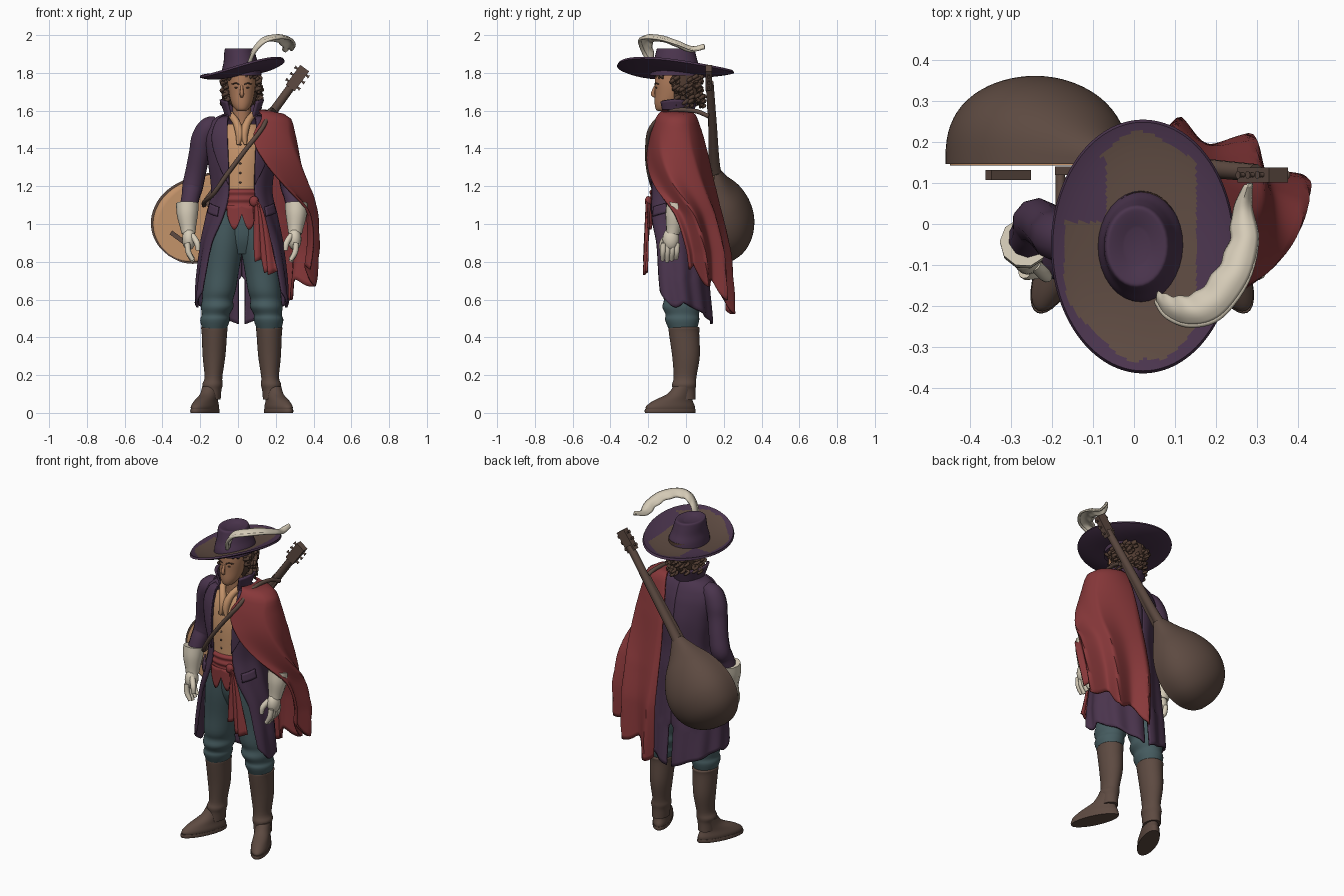
import bpy, bmesh, random
from math import sin, cos, pi, radians
from mathutils import Matrix, Vector

random.seed(4)
if "Cube" in bpy.data.objects:
    bpy.data.objects.remove(bpy.data.objects["Cube"])
MID = 0.02  # x of the body's mirror plane


def material(name, code):
    srgb = [c / 255 for c in bytes.fromhex(code)]
    rgba = [((c + 0.055) / 1.055) ** 2.4 for c in srgb] + [1]
    m = bpy.data.materials.new(name)
    m.use_nodes = True
    m.diffuse_color = rgba
    m.node_tree.nodes["Principled BSDF"].inputs["Base Color"].default_value = rgba
    return m


purple, brown, red = material("purple cloth", "4A344D"), material("brown leather", "5D4A41"), material("red cloth", "88383A")
teal, tan, cream = material("teal cloth", "455B5F"), material("tan", "C4936A"), material("cream", "D6CCB8")
skin, hair = material("skin", "AC7A5A"), material("dark hair", "523D32")


def at(rows, t):
    """Smooth interpolation of rows at index t."""
    n = len(rows) - 1
    t = min(max(t, 0), n)
    i = min(int(t), n - 1)
    f = t - i
    near = rows[max(i - 1, 0)], rows[i], rows[i + 1], rows[min(i + 2, n)]
    return [q + f / 2 * (r - p + f * (2 * p - 5 * q + 4 * r - s + f * (3 * (q - r) + s - p))) for p, q, r, s in zip(*near)]


def by_height(rows, z):
    """Interpolate rows whose first column is a falling height."""
    for i, (a, b) in enumerate(zip(rows, rows[1:])):
        if z >= b[0]:
            return at(rows, i + (a[0] - z) / (a[0] - b[0]))[1:]
    return rows[-1][1:]


def finish(bm, name, mats, angle=50):
    bmesh.ops.recalc_face_normals(bm, faces=bm.faces)
    mesh = bpy.data.meshes.new(name)
    bm.to_mesh(mesh)
    bm.free()
    for m in mats:
        mesh.materials.append(m)
    for p in mesh.polygons:
        p.use_smooth = True
    mesh.set_sharp_from_angle(angle=radians(angle))
    ob = bpy.data.objects.new(name, mesh)
    bpy.context.collection.objects.link(ob)
    return ob


def sheet(name, fn, mats, nu=32, nv=24, thick=0, cap=False, rule=None):
    """Grid surface from fn(u, v); rule(u, v) picks the material."""
    bm = bmesh.new()
    grid = [[bm.verts.new(fn(i / nu, j / nv)) for i in range(nu + 1)] for j in range(nv + 1)]
    for j in range(nv):
        for i in range(nu):
            f = bm.faces.new((grid[j][i], grid[j][i + 1], grid[j + 1][i + 1], grid[j + 1][i]))
            f.material_index = rule((i + 0.5) / nu, (j + 0.5) / nv) if rule else 0
    bmesh.ops.remove_doubles(bm, verts=bm.verts, dist=0.00005)
    if cap:
        bmesh.ops.holes_fill(bm, edges=[e for e in bm.edges if e.is_boundary], sides=0)
    ob = finish(bm, name, mats if isinstance(mats, list) else [mats])
    if thick:
        mod = ob.modifiers.new("thickness", "SOLIDIFY")
        mod.thickness, mod.offset = thick, 0
    return ob


def loft(name, rows, mat):
    """Closed body through ellipses (x, y, z, rx, ry)."""
    def fn(u, v):
        x, y, z, rx, ry = at(rows, v * (len(rows) - 1))
        return x + rx * sin(2 * pi * u), y - ry * cos(2 * pi * u), z
    return sheet(name, fn, mat, nv=4 * (len(rows) - 1), cap=True)


def tube(name, points, mat, place=Matrix()):
    """Round sweep through points (x, y, z, radius)."""
    steps = 5 * (len(points) - 1)
    curve = bpy.data.curves.new(name, "CURVE")
    curve.dimensions, curve.bevel_depth, curve.bevel_resolution, curve.use_fill_caps = "3D", 1, 3, True
    curve.materials.append(mat)
    spline = curve.splines.new("POLY")
    spline.points.add(steps)
    for i, p in enumerate(spline.points):
        *co, p.radius = at(points, i / 5)
        p.co = (*(place @ Vector(co)), 1)
    ob = bpy.data.objects.new(name, curve)
    bpy.context.collection.objects.link(ob)
    bpy.ops.object.select_all(action="DESELECT")
    ob.select_set(True)
    bpy.context.view_layer.objects.active = ob
    bpy.ops.object.convert(target="MESH")


def solid(name, centre, size, mat, place=Matrix(), ball=True):
    bm = bmesh.new()
    m = place @ Matrix.Translation(centre) @ Matrix.Diagonal((*size, 1))
    if ball:
        bmesh.ops.create_uvsphere(bm, u_segments=16, v_segments=10, radius=1, matrix=m)
    else:
        bmesh.ops.create_cube(bm, size=1, matrix=m)
    return finish(bm, name, [mat])


# Coat: height, half width, half depth, angle of the front edge
COAT = [(1.59, .07, .06, .75), (1.55, .155, .09, .5), (1.47, .188, .12, .42), (1.35, .175, .14, .42), (1.17, .155, .14, .45),
        (1.05, .18, .15, .55), (.9, .21, .155, .85), (.7, .235, .165, 1), (.45, .245, .185, 1.25)]


def coat_point(s, a, z, out=0.0):
    rx, ry, _ = by_height(COAT, z)
    return MID + s * (rx + out) * sin(a), -.05 - (ry + out) * cos(a), z


def coat_half(s):
    def fn(u, v):
        z = 1.585 + (.64 - .05 * sin(pi * min(u * 3, 1)) - .17 * u - 1.585) * v
        a0, end = by_height(COAT, z)[2], pi - .07 * (z < .72)
        return coat_point(s, a0 + (end - a0) * u, z, .008 * v * sin(u * 22))
    return fn


def lapel(s):
    def fn(u, v):
        z = 1.57 - .36 * v
        width = .5 * sin(pi * (.25 + .75 * v)) + .02
        return coat_point(s, by_height(COAT, z)[2] + width * u - .03, z, .012)
    return fn


for s, side in ((-1, "right"), (1, "left")):
    def mx(rows):
        return [(MID + s * r[0], *r[1:]) for r in rows]
    sheet(side + "_coat", coat_half(s), purple, 40, 48, .012)
    sheet(side + "_lapel", lapel(s), purple, 8, 20, .008)
    sheet(side + "_pocket_flap", lambda u, v: coat_point(s, .72 + .5 * u, 1.09 - .05 * v + .02 * u, .014), purple, 8, 4, .01)
    tube(side + "_sleeve", mx([(.13, -.04, 1.53, .045), (.175, -.04, 1.508, .06), (.207, -.03, 1.45, .062), (.222, -.02, 1.38, .058), (.243, 0, 1.28, .056),
                               (.26, .005, 1.2, .057), (.27, -.02, 1.15, .05), (.285, -.045, 1.07, .048)]), purple)
    # Gauntlet and hand
    tube(side + "_glove_cuff", mx([(.288, -.045, 1.11, .06), (.288, -.055, 1.05, .056), (.284, -.065, .98, .042), (.282, -.07, .95, .037)]), cream)
    solid(side + "_palm", (MID + s * .28, -.08, .92), (.036, .044, .06), cream)
    for k in range(4):
        y = -.118 + k * .024
        tube(side + "_finger", mx([(.288, y, .9, .015), (.282, y - .004, .85, .015), (.258, y - .006, .8 + .008 * abs(k - 1), .011)]), cream)
    tube(side + "_thumb", mx([(.262, -.1, .94, .016), (.237, -.125, .9, .016), (.232, -.13, .86, .011)]), cream)
    # Baggy trouser leg, boot and foot
    loft(side + "_trouser_leg", mx([(.07, -.045, 1.08, .085, .11), (.088, -.04, .92, .1, .112), (.108, -.03, .76, .094, .105), (.12, -.03, .65, .088, .1),
                                    (.128, -.025, .6, .082, .092), (.13, -.025, .56, .086, .1), (.138, -.02, .52, .074, .088),
                                    (.142, -.02, .49, .078, .09), (.145, -.015, .43, .06, .07)]), teal)
    loft(side + "_boot_shaft", mx([(.145, -.01, .455, .06, .07), (.145, -.01, .45, .07, .082), (.145, -.01, .42, .067, .08), (.147, 0, .3, .06, .073),
                                   (.15, -.005, .19, .047, .06), (.155, -.01, .15, .054, .064), (.155, -.01, .12, .047, .06), (.157, -.01, .07, .045, .06)]), brown)
    foot = loft(side + "_foot", [(0, -.09, .015, .05, .14), (0, -.09, .035, .052, .14), (0, -.075, .065, .046, .112),
                                 (0, -.035, .1, .043, .072), (0, -.012, .14, .045, .058)], brown)
    sole = loft(side + "_sole", [(0, -.092, 0, .052, .145), (0, -.092, .01, .053, .147), (0, -.092, .02, .052, .145)], brown)
    for ob in (foot, sole):
        ob.location.x, ob.rotation_euler.z = MID + s * .157, s * .43
    # Eyes and brows
    solid(side + "_eye", (MID + s * .03, -.157, 1.722), (.01, .005, .004), hair)
    tube(side + "_brow", mx([(.012, -.165, 1.738, .003), (.032, -.161, 1.745, .004), (.052, -.145, 1.74, .003)]), hair)

# Waistcoat, sash and hips
loft("waistcoat", [(MID, -.05, z, rx, ry) for z, rx, ry in ((1.1, .13, .13), (1.2, .135, .13), (1.35, .15, .128), (1.46, .15, .108), (1.53, .09, .075))], tan)
loft("hips", [(MID, -.045, z, r, .65 * r) for z, r in ((.84, .09), (.92, .14), (1.02, .15), (1.12, .13))], teal)
loft("sash", [(MID, -.05, z, r, r) for z, r in ((1.07, .13), (1.085, .145), (1.11, .138), (1.13, .146), (1.15, .138), (1.17, .144), (1.185, .13))], red)
sheet("waistcoat_points", lambda u, v: (MID + .16 * sin(u - .5), -.05 - .142 * cos(u - .5), 1.1 - v * (.05 + .08 * abs(sin(2 * pi * u)))), red, 24, 6, .008)
for i in range(5):
    solid("button", (MID - .008, -.184 + .006 * abs(i - 1), 1.22 + .05 * i), (.006, .005, .006), brown)
solid("sash_knot", (.085, -.2, 1.12), (.025, .018, .028), red)
for x, low, lean in ((.1, .8, .015), (.13, .74, .035), (.165, .73, .02)):
    sheet("sash_tail", lambda u, v: (.09 + (x - .09) * v ** .5 + (u - .5) * (.015 + .035 * v) + lean * v * v,
                                     -.2 - .015 * v + .007 * sin(u * 5 + v * 4), 1.11 + (low - 1.11) * v + .02 * u), red, 8, 14, .012)

# Neck, neckcloth and collar
tube("neck", [(MID, -.05, 1.48, .055), (MID, -.06, 1.56, .05), (MID, -.07, 1.66, .048)], skin)
for s in (-1, 1):
    tube("neckcloth", [(MID + s * .06, -.09, 1.58, .018), (MID + s * .03, -.135, 1.54, .02), (MID + s * .012, -.16, 1.48, .022), (MID + s * .02, -.175, 1.42, .008)], tan)


def collar(u, v):
    a = .75 + (2 * pi - 1.5) * u
    return MID + (.078 + .035 * v) * sin(a), -.055 - (.08 + .025 * v) * cos(a), 1.56 + .1 * v - .02 * v * cos(a) ** 2


sheet("collar", collar, purple, 32, 8, .012)

# Head and face
loft("head", [(MID, y, z, rx, ry) for y, z, rx, ry in ((-.13, 1.598, .02, .02), (-.118, 1.61, .037, .043), (-.1, 1.64, .055, .066),
     (-.082, 1.69, .067, .083), (-.075, 1.75, .073, .09), (-.07, 1.82, .07, .09))], skin)
tube("nose", [(MID, -.16, 1.735, .006), (MID, -.172, 1.705, .009), (MID, -.175, 1.685, .011), (MID, -.16, 1.674, .007)], skin)
tube("mouth", [(MID - .022, -.15, 1.645, .002), (MID, -.161, 1.647, .004), (MID + .022, -.15, 1.645, .002)], hair)
loft("hair_mass", [(MID, y, z, rx, ry) for y, z, rx, ry in ((-.01, 1.62, .05, .05), (-.01, 1.66, .075, .08), (-.015, 1.74, .088, .095), (-.02, 1.82, .088, .1))], hair)
for i in range(70):
    a, z = random.uniform(1.05, 2 * pi - 1.05), random.uniform(1.64, 1.79)
    spread = .084 + random.uniform(0, .018)
    x, y = MID + spread * sin(a), -.02 - 1.08 * spread * cos(a)
    tube("curl", [(x + .012 * sin(2 * k), y + .012 * cos(2 * k), z - .009 * k, .011 - .001 * k) for k in range(5)], hair)
for i in range(6):
    x = -.045 + .026 * i
    tube("fringe", [(x, -.13, 1.81, .013), (x + .008, -.155 + abs(x - MID) * .4, 1.785, .012), (x - .004, -.155 + abs(x - MID) * .5, 1.76 + .01 * (i % 2), .004)], hair)


# Wide hat brim: underside, edge, then worn top
def brim_place(u, v):
    r = 1 - .62 * abs(2 * v - 1)
    return r, .225 * r * sin(2 * pi * u), -.31 * r * cos(2 * pi * u)


def brim(u, v):
    r, dx, dy = brim_place(u, v)
    z = 1.795 + .19 * dx + .03 * r ** 4 - .06 * dy * r + .012 * sin(4 * pi * u) * r
    return .022 + dx, -.055 + dy, z + (.007 if v > .5 else -.007)


def worn(u, v):
    r, dx, dy = brim_place(u, v)
    clean = r > .88 + .03 * sin(u * 40) or (dx > .13 and dy > -.13) or (dx < -.09 and .06 < dy < .22)
    return int(v > .5 and not clean)


sheet("hat_brim", brim, [purple, brown], 128, 60, rule=worn)
loft("hat_crown", [(.018, -.055, 1.785, .106, .137), (.018, -.055, 1.82, .102, .133), (.014, -.055, 1.86, .09, .117), (.009, -.055, 1.905, .082, .105),
                   (.007, -.055, 1.928, .075, .098), (.007, -.055, 1.928, .06, .08), (.007, -.055, 1.917, .03, .045)], purple)

# Plume with a curved shaft
PLUME = [(.06, -.19, 1.85), (.085, -.225, 1.91), (.14, -.245, 1.965), (.21, -.225, 1.985), (.275, -.14, 1.98), (.3, -.04, 1.95), (.285, .04, 1.92), (.285, .1, 1.93)]


def plume(u, v):
    x, y, z = at(PLUME, v * 7)
    w = u * (.014 + .064 * sin(pi * v ** .9) ** .8) * (1 + .04 * sin(v * 50))
    inward = Vector((.06 - x, -.05 - y, 0)).normalized()
    return x + w * inward.x, y + w * inward.y, z - .2 * w + .02 * sin(pi * u)


sheet("plume", plume, cream, 8, 60, .012)
tube("plume_shaft", [(*p, .011 - .001 * i) for i, p in enumerate(PLUME)], cream)

# Cape over the left shoulder: height, centre, half sizes, front edge angle
CAPE = [(1.6, .11, -.05, .03, .07, 0), (1.57, .12, -.05, .145, .1, .05), (1.47, .11, -.05, .192, .132, -.15), (1.35, .105, -.045, .226, .155, .1),
        (1.2, .1, -.025, .262, .165, .6), (1.05, .1, .005, .3, .17, 1.2), (.85, .1, .03, .31, .185, 1.45), (.5, .1, .04, .27, .19, 1.55)]


def cape(u, v):
    z = 1.6 + (.76 - .22 * u + .035 * sin(u * 19) - 1.6) * v
    cx, cy, rx, ry, a0 = by_height(CAPE, z)
    a = a0 + (pi + .12 - a0) * u
    fold = 1 + .15 * v * (1 - 2 * abs(sin(u * 9.5 + .8 * v)))
    return cx + rx * fold * sin(a), cy - ry * fold * cos(a), z


sheet("cape", cape, red, 72, 40, .014)

# Lute slung on the back, modelled upright then leaned over
LUTE = Matrix.Translation((-.245, .155, 1.005)) @ Matrix.Rotation(.63, 4, "Y")
PEAR = [(-.212, 0), (-.2, .075), (-.16, .145), (-.09, .196), (0, .215), (.09, .2), (.18, .155), (.26, .09), (.34, .035)]


def lute_bowl(u, v):
    z, w = at(PEAR, v * 8)
    return LUTE @ Vector((w * cos(pi * u), w * sin(pi * u) ** .7 - .008, z))


def lute_face(u, v):
    z, w = at(PEAR, v * 8)
    return LUTE @ Vector((w * .94 * (2 * u - 1), -.01, z * .96))


sheet("lute_bowl", lute_bowl, brown, 32, 40, cap=True)
sheet("lute_face", lute_face, tan, 12, 40, .004)
tube("lute_neck", [(0, .02, .24, .04), (0, 0, .36, .028), (0, -.015, .65, .024), (0, -.03, .92, .022)], brown, LUTE)
for name, centre, size in (("lute_bridge", (0, -.035, -.105), (.12, .025, .024)), ("lute_fretboard", (0, -.025, .42), (.045, .02, .6)),
                           ("lute_headstock", (0, -.035, .95), (.058, .036, .13))):
    solid(name, centre, size, brown, LUTE, ball=False)
for s in (-1, 1):
    for k in range(3):
        z = .91 + .04 * k
        tube("tuning_peg", [(s * .025, -.035, z, .006), (s * .038, -.035, z, .006), (s * .046, -.035, z, .01)], brown, LUTE)

# Strap from the lute over the left shoulder
tube("strap", [(.2, .12, 1.57, .012), (.185, .04, 1.6, .012), (.165, -.08, 1.595, .012), (.13, -.185, 1.51, .012), (.03, -.205, 1.38, .012),
               (-.06, -.193, 1.26, .012), (-.13, -.15, 1.16, .012), (-.175, -.04, 1.12, .012), (-.18, .13, 1.1, .012)], brown)
